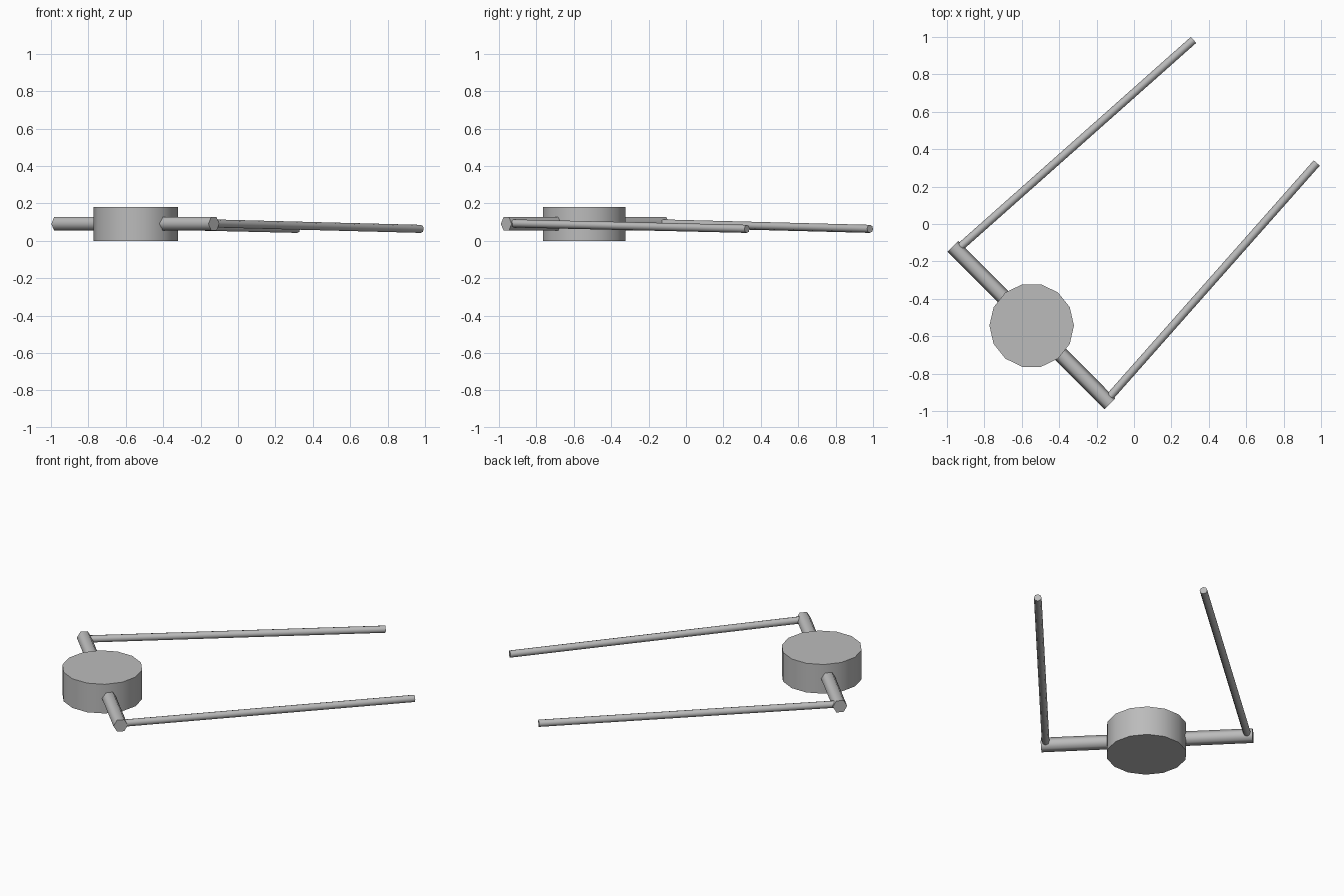
import bpy, bmesh, math
from mathutils import Vector, Matrix

cube = bpy.data.objects.get("Cube")
if cube:
    bpy.data.objects.remove(cube, do_unlink=True)

grey = bpy.data.materials.new("plain grey")
grey.use_nodes = True
color = (0.5, 0.5, 0.5, 1)
grey.diffuse_color = color
grey.node_tree.nodes["Principled BSDF"].inputs["Base Color"].default_value = color


def cylinder(name, start, end, radius, sides):
    """Capped prism between two points, with one corner pointing sideways."""
    start, end = Vector(start), Vector(end)
    axis = (end - start).normalized()
    side = axis.cross(Vector((0, 0, 1)))
    side = side.normalized() if side.length > 0.01 else Vector((1, 0, 0))
    frame = Matrix((side.cross(axis), side, axis)).transposed().to_4x4()
    bm = bmesh.new()
    bmesh.ops.create_cone(bm, cap_ends=True, segments=sides, radius1=radius,
                          radius2=radius, depth=(end - start).length,
                          matrix=Matrix.Translation((start + end) / 2) @ frame)
    mesh = bpy.data.meshes.new(name)
    bm.to_mesh(mesh)
    bm.free()
    mesh.materials.append(grey)
    obj = bpy.data.objects.new(name, mesh)
    bpy.context.collection.objects.link(obj)
    bpy.ops.object.select_all(action='DESELECT')
    obj.select_set(True)
    bpy.context.view_layer.objects.active = obj
    bpy.ops.object.shade_smooth_by_angle(angle=math.radians(65))
    return obj


# Upright drum with the crossbar running through it
cylinder("drum", (-0.547, -0.543, 0), (-0.547, -0.543, 0.18), 0.226, 14)
cylinder("crossbar", (-0.969, -0.119, 0.091), (-0.129, -0.961, 0.091), 0.041, 6)

# Long rods, dipping slightly towards their tips
cylinder("left_rod", (-0.133, -0.928, 0.093), (0.977, 0.326, 0.064), 0.0215, 8)
cylinder("right_rod", (-0.935, -0.128, 0.093), (0.318, 0.984, 0.064), 0.0215, 8)
